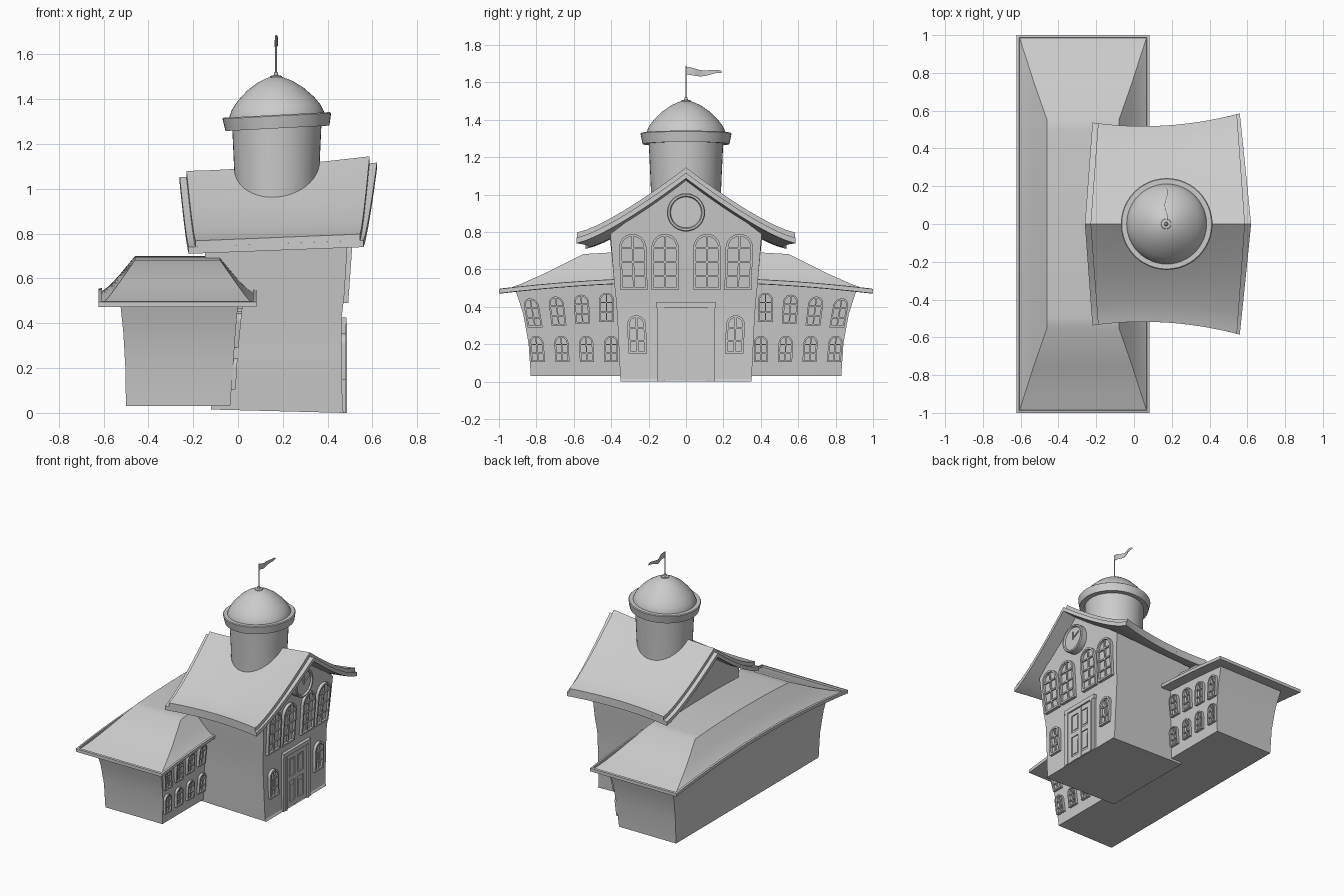
import bpy, bmesh, math
from mathutils import Matrix, Vector

if "Cube" in bpy.data.objects:
    bpy.data.objects.remove(bpy.data.objects["Cube"])


def finish(bm, name, angle=30):
    bmesh.ops.remove_doubles(bm, verts=bm.verts, dist=1e-5)
    bmesh.ops.recalc_face_normals(bm, faces=bm.faces)
    me = bpy.data.meshes.new(name)
    bm.to_mesh(me)
    bm.free()
    ob = bpy.data.objects.new(name, me)
    bpy.context.collection.objects.link(ob)
    bpy.ops.object.select_all(action='DESELECT')
    ob.select_set(True)
    bpy.context.view_layer.objects.active = ob
    bpy.ops.object.shade_smooth_by_angle(angle=math.radians(angle))
    return ob


def interp(table, z):
    for (z0, x0), (z1, x1) in zip(table, table[1:]):
        if z <= z1:
            break
    return x0 + (x1 - x0) * (z - z0) / (z1 - z0)


def loft(name, rings, arch=lambda y, z: 0, n=20):
    """Stack of rectangles: (x back, x front, y half, z back, z front)."""
    bm = bmesh.new()
    loops = []
    for xb, xf, yh, zb, zf in rings:
        def side(x, z):
            ys = [yh * (2 * i / n - 1) for i in range(n + 1)]
            return [bm.verts.new((x, y, z + arch(y, z))) for y in ys]
        loops.append((side(xb, zb), side(xf, zf)))
    for (a, b), (c, d) in zip(loops, loops[1:]):
        la, lc = a + b[::-1], c + d[::-1]
        for i in range(len(la)):
            j = (i + 1) % len(la)
            bm.faces.new((la[i], la[j], lc[j], lc[i]))
    for a, b in (loops[0], loops[-1]):
        for i in range(n):
            bm.faces.new((a[i], a[i + 1], b[i + 1], b[i]))
    return finish(bm, name)


def lathe(name, profile, matrix, seg=48):
    bm = bmesh.new()
    vs = [bm.verts.new((r, 0, z)) for r, z in profile]
    es = [bm.edges.new(p) for p in zip(vs, vs[1:])]
    bmesh.ops.spin(bm, geom=vs + es, axis=(0, 0, 1), cent=(0, 0, 0),
                   steps=seg, angle=2 * math.pi)
    bmesh.ops.remove_doubles(bm, verts=bm.verts, dist=1e-5)
    bmesh.ops.transform(bm, matrix=matrix, verts=bm.verts)
    return finish(bm, name, 35)


def roof_slab(name, rx0, rx1, ex0, ex1, dz, thick, nx=16, ny=24):
    """Flared gable roof layer, ridge along x, ends skewed from ridge to eave."""
    bm = bmesh.new()
    grid = []
    for i in range(nx + 1):
        u, row = i / nx, []
        for j in range(ny + 1):
            v = 2 * j / ny - 1
            t = abs(v)
            x = (rx0 + (rx1 - rx0) * u) * (1 - t) + (ex0 + (ex1 - ex0) * u) * t
            w = 0.518 + 0.26 * (x - 0.05) ** 2
            ridge, eave = 1.08 + 0.065 * u ** 1.5, 0.768 + 0.03 * u
            drop = 1 - (1 - t) ** 1.3
            row.append(bm.verts.new((x, v * w, ridge + (eave - ridge) * drop + dz)))
        grid.append(row)
    for a, b in zip(grid, grid[1:]):
        for j in range(ny):
            bm.faces.new((a[j], b[j], b[j + 1], a[j + 1]))
    ex = bmesh.ops.extrude_face_region(bm, geom=bm.faces[:], use_keep_orig=True)
    vs = [g for g in ex['geom'] if isinstance(g, bmesh.types.BMVert)]
    bmesh.ops.translate(bm, verts=vs, vec=(0, 0, -thick))
    return finish(bm, name)


# wall positions by height, used to seat the joinery
front_wall = [(0, 0.463), (0.43, 0.463), (0.49, 0.472), (0.76, 0.491), (1.1, 0.515)]
wing_wall = [(0.03, -0.035), (0.25, -0.022), (0.475, 0.0)]


def box(bm, put, u0, u1, v0, v1, d0, d1):
    lo = [bm.verts.new(put(u, v, d0)) for u, v in ((u0, v0), (u1, v0), (u1, v1), (u0, v1))]
    hi = [bm.verts.new(put(u, v, d1)) for u, v in ((u0, v0), (u1, v0), (u1, v1), (u0, v1))]
    bm.faces.new(lo[::-1])
    bm.faces.new(hi)
    for i in range(4):
        j = (i + 1) % 4
        bm.faces.new((lo[i], lo[j], hi[j], hi[i]))


def window(name, wall, yc, zb, w, h, rows, tilt=0.0, depth=0.02, bar=0.013):
    """Arched window with frame, pane and glazing bars on a +x wall."""
    bm = bmesh.new()

    def put(u, v, d):
        return (interp(wall, zb + v) + d, yc + u + tilt * v, zb + v)

    def outline(inset):
        r = w / 2 - inset
        arc = [(r * math.cos(a), h - w / 2 + r * math.sin(a))
               for a in (math.pi * k / 12 for k in range(13))]
        return [(r, inset)] + arc + [(-r, inset)]

    outer, inner = outline(0), outline(bar)
    loops = [[bm.verts.new(put(u, v, d)) for u, v in o]
             for o, d in ((outer, -0.01), (outer, depth), (inner, depth), (inner, 0.004))]
    for a, b in zip(loops, loops[1:]):
        for i in range(len(a)):
            j = (i + 1) % len(a)
            bm.faces.new((a[i], a[j], b[j], b[i]))
    bm.faces.new(loops[-1])
    b = bar * 0.4
    box(bm, put, -b, b, bar, h - bar, 0, depth * 0.7)
    for k in range(1, rows):
        v = h * k / rows
        half = w / 2 - bar
        if v > h - w / 2:
            half = math.sqrt(max(half ** 2 - (v - h + w / 2) ** 2, 0))
        box(bm, put, -half, half, v - b, v + b, 0, depth * 0.7)
    return finish(bm, name)


# long rear wing: flared walls and bowed hip roof with a flat top
def bow(y, z):
    return 0.06 * (1 - y * y)


loft("wing_walls", [(xb, xf, y, z, z) for xb, xf, y, z in (
    (-0.50, -0.035, 0.83, 0.03), (-0.503, -0.022, 0.842, 0.2),
    (-0.512, -0.011, 0.87, 0.35), (-0.525, 0.0, 0.91, 0.475))],
    lambda y, z: bow(y, z) * (z - 0.03) / 0.445)
loft("wing_roof", [(xb, xf, y, z, z) for xb, xf, y, z in (
    (-0.515, -0.01, 0.9, 0.475), (-0.60, 0.06, 0.98, 0.47), (-0.622, 0.082, 1.0, 0.472),
    (-0.622, 0.082, 1.0, 0.495), (-0.608, 0.068, 0.987, 0.497), (-0.606, 0.066, 0.985, 0.484),
    (-0.575, 0.035, 0.89, 0.507), (-0.53, -0.01, 0.75, 0.555), (-0.46, -0.08, 0.55, 0.64))], bow)

# main hall with gable
loft("hall_walls", [
    (-0.12, 0.475, 0.35, 0.015, 0.0), (-0.121, 0.466, 0.351, 0.03, 0.015),
    (-0.13, 0.463, 0.365, 0.3, 0.3), (-0.135, 0.463, 0.373, 0.43, 0.43),
    (-0.14, 0.474, 0.383, 0.52, 0.52), (-0.15, 0.491, 0.405, 0.755, 0.79),
    (-0.16, 0.504, 0.2, 0.885, 0.945), (-0.165, 0.514, 0.0, 1.03, 1.085)], n=8)
roof_slab("hall_roof_lower", -0.26, 0.62, -0.22, 0.56, -0.028, 0.03)
roof_slab("hall_roof_upper", -0.23, 0.587, -0.19, 0.545, 0.0, 0.029)

# windows, mirrored left and right
for s, side in ((-1, "left"), (1, "right")):
    for k, y in enumerate((0.112, 0.278)):
        window(f"upper_window_{side}_{k}", front_wall, s * y, 0.49, 0.145, 0.3, 4, s * 0.03 * k)
    window(f"small_window_{side}", front_wall, s * 0.258, 0.15, 0.1, 0.205, 3, s * 0.04)
    for k in range(4):
        window(f"wing_window_low_{side}_{k}", wing_wall, s * (0.40 + 0.13 * k), 0.105,
               0.075, 0.14, 3, s * 0.03 * k, bar=0.009)
        window(f"wing_window_high_{side}_{k}", wing_wall, s * (0.425 + 0.127 * k), 0.29 + 0.01 * (3 - k),
               0.08, 0.155, 3, s * 0.06 * k, bar=0.009)

# door: leaf, stiles, rails and frame
bm = bmesh.new()


def on_front(u, v, d):
    return (interp(front_wall, v) + d, u, v)


box(bm, on_front, -0.115, 0.115, 0.005, 0.395, -0.01, 0.006)
for u in (-0.1, 0, 0.1):
    box(bm, on_front, u - 0.016, u + 0.016, 0.005, 0.39, 0, 0.014)
for v in (0.025, 0.21, 0.375):
    box(bm, on_front, -0.11, 0.11, v - 0.017, v + 0.017, 0, 0.0135)
for s in (-1, 1):
    for v in (0.06, 0.245):
        box(bm, on_front, s * 0.05 - 0.022, s * 0.05 + 0.022, v, v + 0.1, 0, 0.011)
finish(bm, "door")
bm = bmesh.new()
for s in (-1, 1):
    box(bm, on_front, s * 0.135 - 0.02, s * 0.135 + 0.02, 0, 0.4, -0.01, 0.018)
    box(bm, on_front, s * 0.127 - 0.008, s * 0.127 + 0.008, 0, 0.4, 0, 0.023)
box(bm, on_front, -0.157, 0.157, 0.395, 0.425, -0.01, 0.022)
finish(bm, "door_frame")

# clock on the gable
clock = Matrix.Translation((0.5, 0, 0.905)) @ Matrix.Rotation(math.pi / 2, 4, 'Y')
lathe("clock", [(0, -0.01), (0.1, -0.01), (0.102, 0.04), (0.097, 0.046), (0.087, 0.046),
                (0.082, 0.034), (0, 0.034)], clock, 40)
for name, ang, length in (("minute_hand", 62, 0.07), ("hour_hand", 0, 0.05)):
    bm = bmesh.new()
    box(bm, lambda u, v, d: (d, u, v), -0.003, 0.003, -0.008, length, 0.53, 0.54)
    bmesh.ops.rotate(bm, verts=bm.verts, cent=(0, 0, 0),
                     matrix=Matrix.Rotation(math.radians(-ang), 3, 'X'))
    bmesh.ops.translate(bm, verts=bm.verts, vec=(0, 0, 0.905))
    finish(bm, name)

# round tower, tilted cornice and dome
axis = Matrix.Translation((0.173, 0, 0))
lean = Matrix.Translation((0.174, 0, 1.31)) @ Matrix.Rotation(math.radians(-3), 4, 'Y')
lathe("tower", [(0, 0.88), (0.183, 0.88), (0.189, 1.06), (0.2, 1.3), (0, 1.3)], axis)
lathe("cornice", [(0.19, -0.038), (0.232, -0.04), (0.243, 0.015), (0.238, 0.02), (0.205, 0.02)], lean)
lathe("dome", [(0.213, 0.01), (0.212, 0.022), (0.198, 0.055), (0.17, 0.092), (0.125, 0.136),
               (0.078, 0.168), (0.035, 0.187), (0, 0.193)], lean)

# finial, pole and pennant
axis = Matrix.Translation((0.17, 0, 0))
lathe("finial", [(0, 1.49), (0.028, 1.495), (0.026, 1.504), (0.01, 1.507), (0.008, 1.52), (0, 1.522)], axis, 16)
lathe("flag_pole", [(0, 1.5), (0.004, 1.5), (0.004, 1.685), (0, 1.688)], axis, 10)
bm = bmesh.new()
rows = []
for i in range(17):
    t = i / 16
    mid = 1.657 - 0.005 * t + 0.006 * math.cos(t * 7)
    half = 0.021 * (1 - 0.75 * t ** 1.5)
    x = 0.17 + 0.007 * math.sin(t * 9)
    rows.append([bm.verts.new((x + o, 0.19 * t, mid + k * half))
                 for o, k in ((-0.001, -1), (-0.001, 1), (0.001, 1), (0.001, -1))])
for a, b in zip(rows, rows[1:]):
    for i in range(4):
        j = (i + 1) % 4
        bm.faces.new((a[i], a[j], b[j], b[i]))
bm.faces.new(rows[0])
bm.faces.new(rows[-1])
finish(bm, "pennant")
